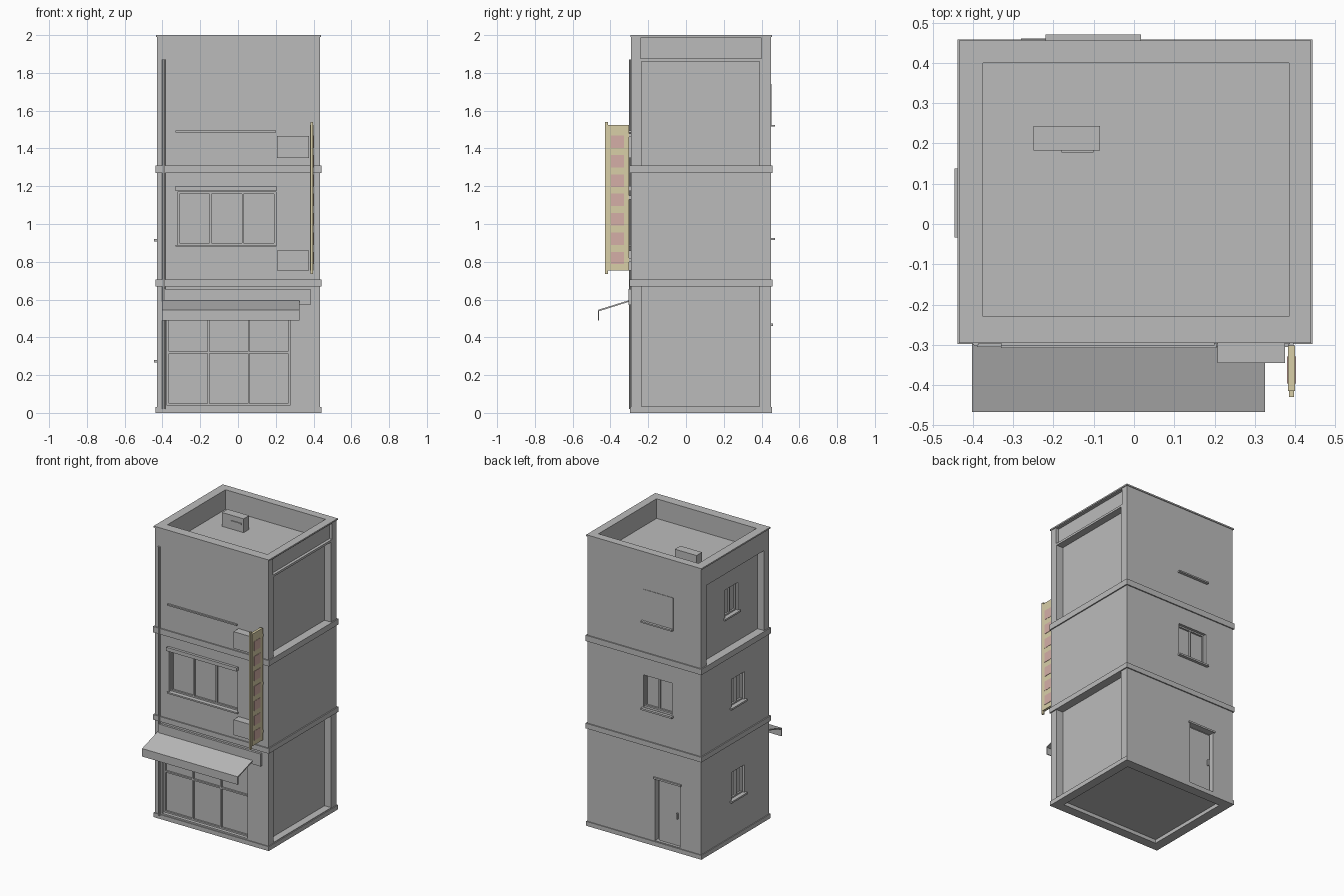
import bpy
import bmesh
from mathutils import Matrix, Vector

cube = bpy.data.objects.get("Cube")
if cube:
    bpy.data.objects.remove(cube, do_unlink=True)


def material(name, rgb):
    m = bpy.data.materials.new(name)
    m.use_nodes = True
    m.diffuse_color = (*rgb, 1)
    m.node_tree.nodes["Principled BSDF"].inputs["Base Color"].default_value = (*rgb, 1)
    return m


GREY = material("concrete grey", (0.5, 0.5, 0.5))
TAN = material("sign tan", (0.69, 0.62, 0.39))
PINK = material("sign pink", (0.66, 0.43, 0.39))

# Outer wall planes
X0, X1, Y0, Y1 = -0.43, 0.435, -0.29, 0.45


def boxes(name, spans, mat=GREY):
    """One object from boxes given as (x0, x1, y0, y1, z0, z1)."""
    bm = bmesh.new()
    for s in spans:
        lo, hi = Vector(s[0::2]), Vector(s[1::2])
        bmesh.ops.create_cube(bm, size=1, matrix=Matrix.Translation((lo + hi) / 2)
                              @ Matrix.Diagonal((*(hi - lo), 1)))
    mesh = bpy.data.meshes.new(name)
    bm.to_mesh(mesh)
    bm.free()
    mesh.materials.append(mat)
    ob = bpy.data.objects.new(name, mesh)
    bpy.context.collection.objects.link(ob)
    return ob


def on_wall(side, u0, u1, d0, d1, z0, z1):
    """Box on a wall: u runs along it, d is the distance outwards."""
    if side == "front":
        return (u0, u1, Y0 - d1, Y0 - d0, z0, z1)
    if side == "back":
        return (u0, u1, Y1 + d0, Y1 + d1, z0, z1)
    if side == "left":
        return (X1 + d0, X1 + d1, u0, u1, z0, z1)
    return (X0 - d1, X0 - d0, u0, u1, z0, z1)


def ring(name, z0, z1, out, inner=0.02):
    """Square band around the whole building."""
    a, b, c, d = X0 - out, X1 + out, Y0 - out, Y1 + out
    t = out + inner
    boxes(name, [(a, b, c, c + t, z0, z1), (a, b, d - t, d, z0, z1),
                 (a, a + t, c + t, d - t, z0, z1), (b - t, b, c + t, d - t, z0, z1)])


holes = []


def window(name, side, u0, u1, z0, z1, panes, depth=0.03, base=0.0, bar=0.01, transom=None):
    """Recessed opening with a frame and mullions."""
    holes.append(on_wall(side, u0, u1, base - depth, base + 0.02, z0, z1))
    back, face = base - depth - 0.005, base - depth + 0.012
    parts = [on_wall(side, u0, u1, back, face, z, z + bar) for z in (z0, z1 - bar)]
    for i in range(panes + 1):
        u = u0 + (u1 - u0 - bar) * i / panes
        parts.append(on_wall(side, u, u + bar, back, face, z0, z1))
    if transom:
        parts.append(on_wall(side, u0, u1, back, face, transom, transom + bar))
    boxes(name, parts)


def ledge(name, side, u0, u1, z0, z1, out, base=0.0):
    boxes(name, [on_wall(side, u0, u1, base - 0.01, base + out, z0, z1)])


# Openings, frames, sills and lintels
window("shop_front", "front", -0.375, 0.275, 0.04, 0.57, 3, 0.035, transom=0.315)
window("front_window", "front", -0.32, 0.2, 0.89, 1.17, 3)
ledge("front_window_sill", "front", -0.33, 0.205, 0.88, 0.89, 0.012)
ledge("front_window_lintel", "front", -0.33, 0.205, 1.175, 1.2, 0.018)
ledge("upper_front_sill", "front", -0.33, 0.2, 1.485, 1.494, 0.012)
window("back_window", "back", -0.21, 0.01, 0.93, 1.15, 2)
ledge("back_window_sill", "back", -0.22, 0.018, 0.915, 0.927, 0.02)
ledge("upper_back_sill", "back", -0.22, 0.018, 1.515, 1.525, 0.02)
ledge("upper_back_panel", "back", -0.22, 0.01, 1.525, 1.74, 0.003)
for floor, z, base in (("ground", 0.28, 0), ("middle", 0.92, 0), ("upper", 1.52, -0.05)):
    window(floor + "_side_window", "right", -0.02, 0.12, z, z + 0.19, 2, 0.025, base)
    ledge(floor + "_side_sill", "right", -0.033, 0.138, z - 0.012, z, 0.016, base)

# Back door
holes.append(on_wall("back", -0.27, -0.08, -0.035, 0.02, 0.035, 0.46))
boxes("back_door", [on_wall("back", -0.255, -0.095, -0.04, -0.02, 0.035, 0.445)])
boxes("door_handle", [on_wall("back", -0.245, -0.235, -0.025, -0.008, 0.22, 0.26)])
ledge("door_lintel", "back", -0.28, -0.07, 0.46, 0.472, 0.01)

# Recessed wall bays, roof well and hollow underside
bay = (Y0 + 0.055, Y1 - 0.06)
holes += [
    on_wall("left", *bay, -0.05, 0.05, 0.035, 0.67),
    on_wall("left", *bay, -0.05, 0.05, 1.31, 1.86),
    on_wall("left", -0.24, 0.4, -0.02, 0.05, 1.875, 1.985),
    on_wall("right", *bay, -0.05, 0.05, 1.31, 1.86),
    (-0.375, 0.385, -0.23, 0.4, 1.865, 2.1),
    (-0.37, 0.38, -0.23, 0.39, -0.1, 0.025),
]

# Main body, with each opening cut
body = boxes("building_walls", [(X0, X1, Y0, Y1, 0, 2)])
cutters = []
for hole in holes:
    cutter = boxes("opening_cutter", [hole])
    cutter.hide_render = True
    cutters.append(cutter)
    mod = body.modifiers.new("opening", "BOOLEAN")
    mod.operation, mod.solver, mod.object = "DIFFERENCE", "EXACT", cutter
bpy.context.view_layer.update()
cut_mesh = bpy.data.meshes.new_from_object(
    body.evaluated_get(bpy.context.evaluated_depsgraph_get()))
body.modifiers.clear()
body.data = cut_mesh
for cutter in cutters:
    bpy.data.objects.remove(cutter, do_unlink=True)

# Floor bands and plinth
ring("plinth", 0, 0.03, 0.006)
ring("lower_floor_band", 0.67, 0.705, 0.008)
ring("upper_floor_band", 1.27, 1.31, 0.008)
ring("roof_rim", 1.99, 2.0, 0.005)

# Roof unit
boxes("roof_unit", [(-0.25, -0.085, 0.183, 0.243, 1.86, 1.96)])
boxes("roof_unit_vent", [(-0.18, -0.1, 0.177, 0.185, 1.915, 1.925)])

# Drain pipe
bpy.ops.mesh.primitive_cylinder_add(vertices=8, radius=0.009, depth=1.85,
                                    location=(-0.393, Y0 - 0.004, 0.945))
pipe = bpy.context.object
pipe.name = "drain_pipe"
pipe.data.materials.append(GREY)

# Shop signboard and wall boxes beside the hanging sign
ledge("shop_signboard", "front", -0.39, 0.385, 0.57, 0.655, 0.015)
for name, z0, z1 in (("lower_wall_box", 0.755, 0.86), ("upper_wall_box", 1.35, 1.465)):
    ledge(name, "front", 0.207, 0.375, z0, z1, 0.055)

# Awning: sloped sheet with a hanging valance
outline = [(-0.29, 0.6), (-0.467, 0.545), (-0.467, 0.49),
           (-0.461, 0.49), (-0.461, 0.538), (-0.29, 0.592)]
bm = bmesh.new()
sheet = bm.faces.new([bm.verts.new((-0.402, y, z)) for y, z in outline])
solid = bmesh.ops.extrude_face_region(bm, geom=[sheet])
bmesh.ops.translate(bm, vec=(0.727, 0, 0),
                    verts=[v for v in solid["geom"] if isinstance(v, bmesh.types.BMVert)])
bmesh.ops.recalc_face_normals(bm, faces=bm.faces)
mesh = bpy.data.meshes.new("awning")
bm.to_mesh(mesh)
bm.free()
mesh.materials.append(GREY)
bpy.context.collection.objects.link(bpy.data.objects.new("awning", mesh))

# Hanging sign with coloured squares on both faces
boxes("hanging_sign", [(0.382, 0.4, -0.415, -0.302, 0.755, 1.525)], TAN)
boxes("sign_edge", [(0.385, 0.397, -0.43, -0.413, 0.735, 1.54)], TAN)
boxes("sign_brackets", [(0.386, 0.396, -0.31, -0.28, z, z + 0.02) for z in (0.8, 1.13, 1.46)])
boxes("sign_squares", [(0.38, 0.402, -0.396, -0.329, z - 0.033, z + 0.033)
                       for z in [0.82 + 0.1025 * i for i in range(7)]], PINK)
